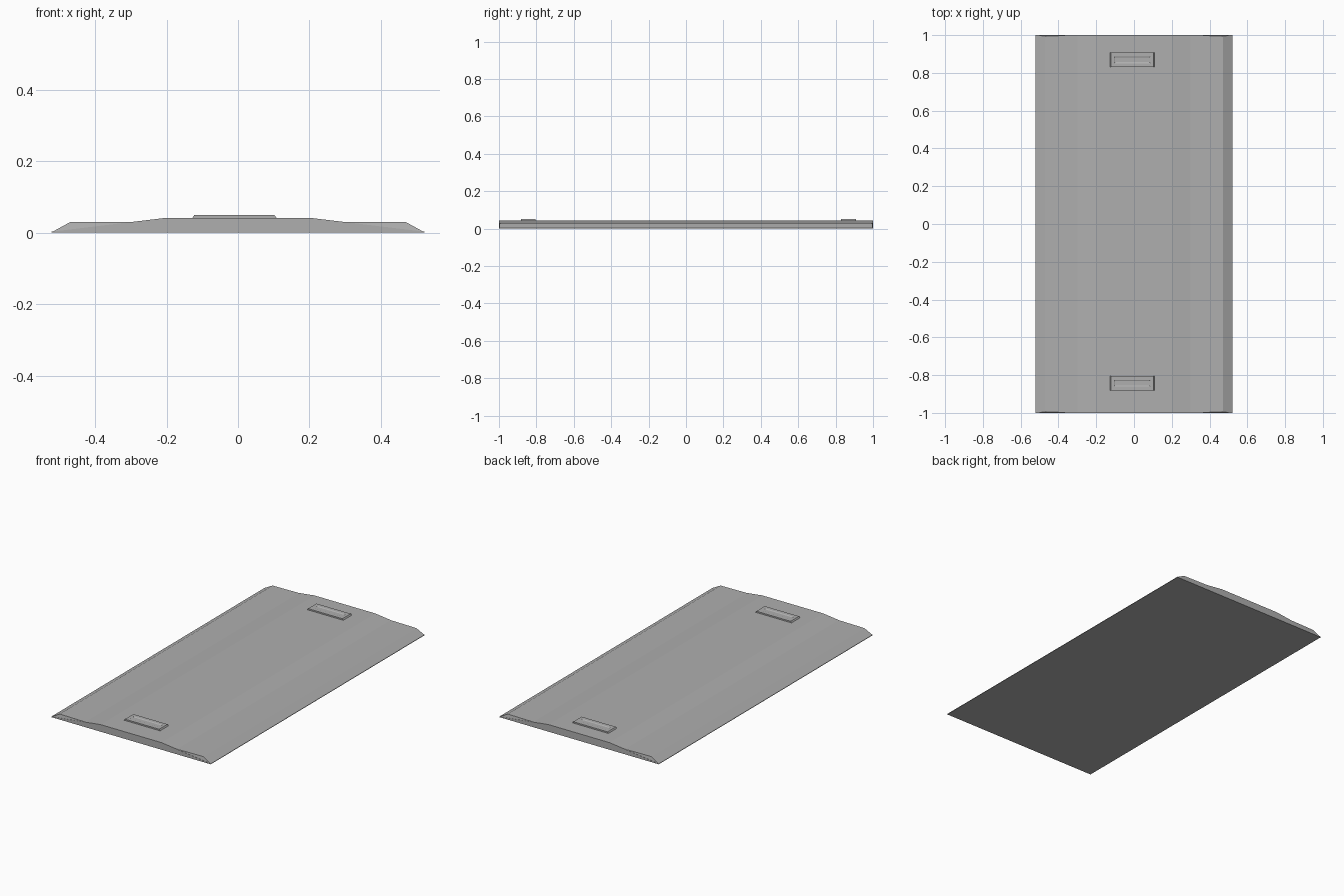
import bpy, bmesh

if "Cube" in bpy.data.objects:
    bpy.data.objects.remove(bpy.data.objects["Cube"])

# darker grey used on every part
grey = bpy.data.materials.new("dark_grey")
grey.diffuse_color = (0.43, 0.43, 0.43, 1.0)
grey.use_nodes = True
grey.node_tree.nodes["Principled BSDF"].inputs["Base Color"].default_value = grey.diffuse_color


def make_object(name, bm):
    bmesh.ops.recalc_face_normals(bm, faces=bm.faces)
    mesh = bpy.data.meshes.new(name)
    bm.to_mesh(mesh)
    bm.free()
    mesh.materials.append(grey)
    obj = bpy.data.objects.new(name, mesh)
    bpy.context.collection.objects.link(obj)
    return obj


def prism(name, profile):
    """Extrude a profile of (x, z, half length) along y."""
    bm = bmesh.new()
    front = [bm.verts.new((x, -h, z)) for x, z, h in profile]
    back = [bm.verts.new((x, h, z)) for x, z, h in profile]
    bm.faces.new(front)
    bm.faces.new(back[::-1])
    n = len(profile)
    for i in range(n):
        j = (i + 1) % n
        bm.faces.new((front[i], back[i], back[j], front[j]))
    return make_object(name, bm)


# low ramped slab with a flat middle
half = [(0.522, 0.0), (0.522, 0.003), (0.2, 0.042)]
outline = half + [(-x, z) for x, z in reversed(half)]
prism("ramp_slab", [(x, z, 1.0) for x, z in outline])

# raised side rails, ends leaning slightly inwards
for side, name in ((-1, "left_rail"), (1, "right_rail")):
    prism(name, [(side * 0.521, 0.002, 0.999),
                 (side * 0.47, 0.03, 0.995),
                 (side * 0.298, 0.03, 0.999)])


def recessed_grip(name, cy):
    """Thin raised plate with sloped ends and a shallow tray in its top."""
    cx = -0.01
    rings = [(0.119, 0.039, 0.040),
             (0.112, 0.039, 0.050),
             (0.097, 0.018, 0.050),
             (0.091, 0.012, 0.047)]
    bm = bmesh.new()
    loops = [[bm.verts.new((cx + sx * hx, cy + sy * hy, z))
              for sx, sy in ((-1, -1), (1, -1), (1, 1), (-1, 1))]
             for hx, hy, z in rings]
    for low, high in zip(loops, loops[1:]):
        for i in range(4):
            j = (i + 1) % 4
            bm.faces.new((low[i], low[j], high[j], high[i]))
    bm.faces.new(loops[0][::-1])
    bm.faces.new(loops[-1])
    return make_object(name, bm)


# grips near both ends
recessed_grip("front_grip", -0.843)
recessed_grip("back_grip", 0.869)
